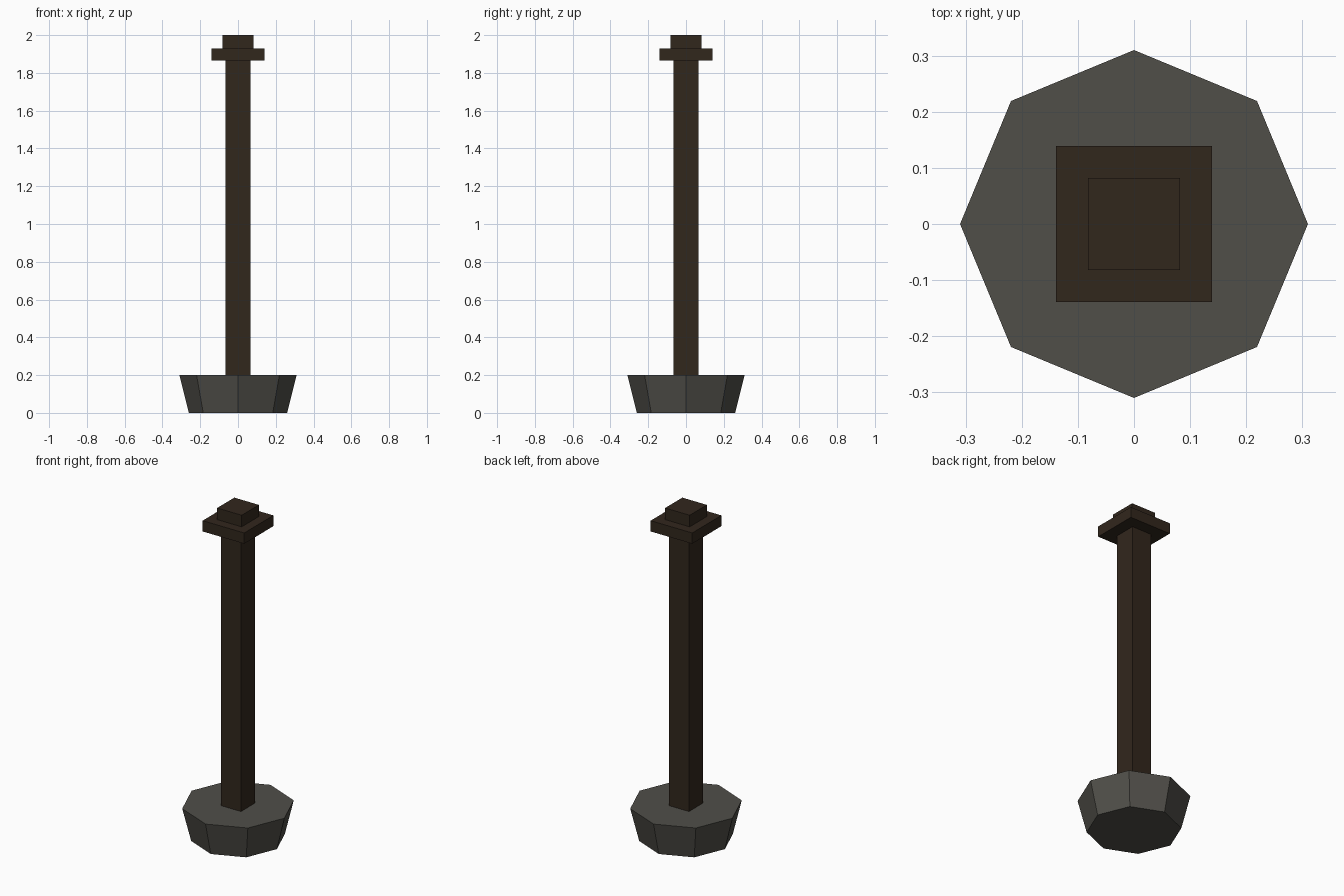
import bpy

if "Cube" in bpy.data.objects:
    bpy.data.objects.remove(bpy.data.objects["Cube"])


def material(name, color):
    mat = bpy.data.materials.new(name)
    mat.diffuse_color = (*color, 1)
    mat.use_nodes = True
    mat.node_tree.nodes["Principled BSDF"].inputs["Base Color"].default_value = mat.diffuse_color
    return mat


def finish(name, mat):
    obj = bpy.context.object
    obj.name = name
    obj.data.materials.append(mat)


def box(name, half, z0, z1, mat):
    bpy.ops.mesh.primitive_cube_add(size=1, location=(0, 0, (z0 + z1) / 2))
    bpy.context.object.scale = (2 * half, 2 * half, z1 - z0)
    bpy.ops.object.transform_apply(location=False, rotation=False, scale=True)
    finish(name, mat)


stone = material("stone", (0.08, 0.077, 0.066))
wood = material("dark_wood", (0.031, 0.02, 0.012))

# Octagonal stone foot, flaring upwards, corners on the axes
bpy.ops.mesh.primitive_cone_add(vertices=8, radius1=0.26, radius2=0.31,
                                depth=0.2, location=(0, 0, 0.1))
finish("stone_base", stone)

# Square post with a stepped cap
box("post", 0.066, 0.2, 1.865, wood)
box("cap_plate", 0.139, 1.865, 1.93, wood)
box("cap_block", 0.082, 1.93, 2.0, wood)
